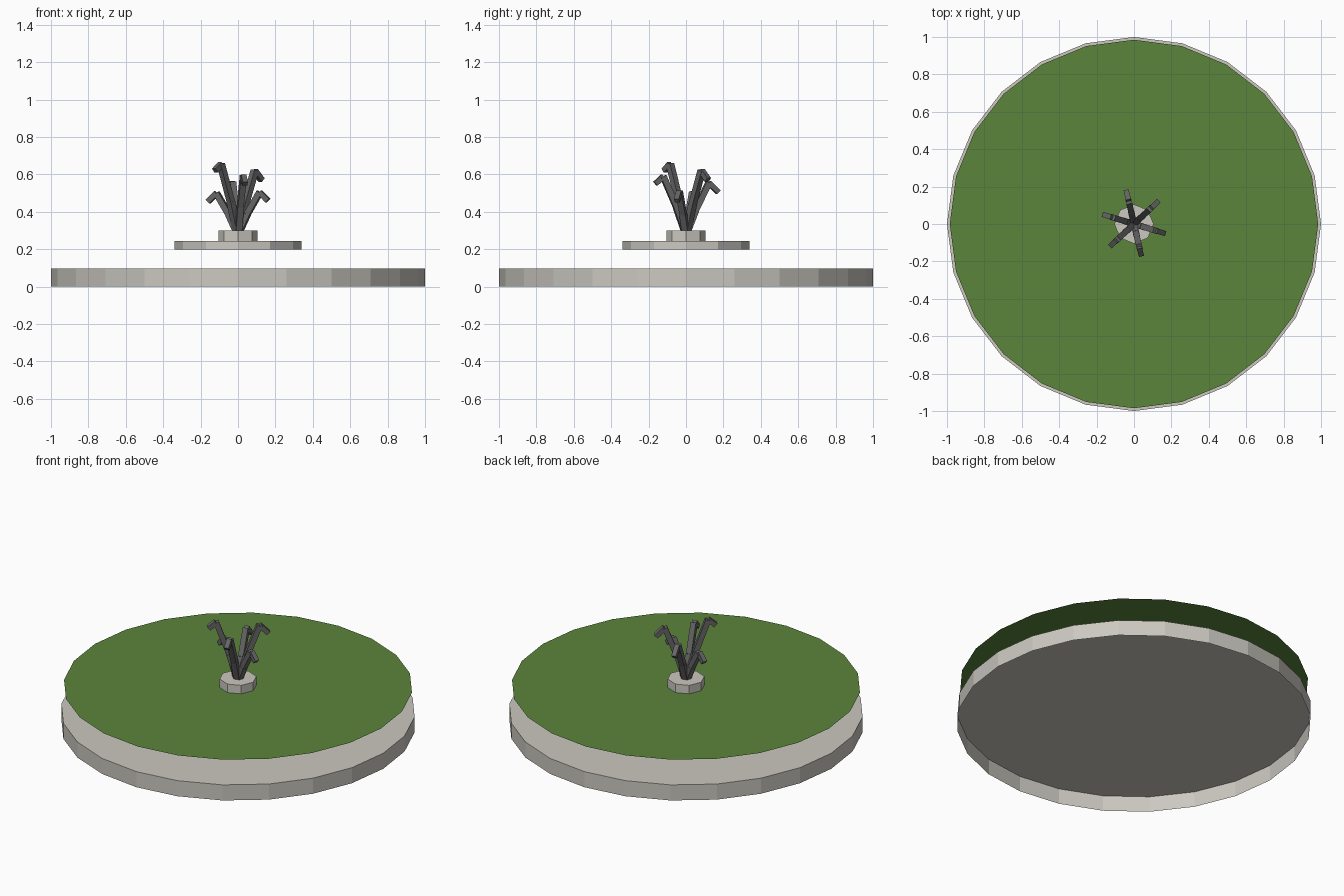
import bpy, bmesh, math
from mathutils import Vector

if "Cube" in bpy.data.objects:
    bpy.data.objects.remove(bpy.data.objects["Cube"])


def material(name, rgb):
    m = bpy.data.materials.new(name)
    m.diffuse_color = (*rgb, 1)
    m.use_nodes = True
    m.node_tree.nodes["Principled BSDF"].inputs["Base Color"].default_value = m.diffuse_color
    return m


STONE = material("pale_stone", (0.60, 0.58, 0.53))
GREEN = material("green", (0.105, 0.235, 0.045))
DARK = material("dark_grey", (0.13, 0.13, 0.13))


def finish(bm, name, mat):
    mesh = bpy.data.meshes.new(name)
    bm.to_mesh(mesh)
    bm.free()
    mesh.materials.append(mat)
    ob = bpy.data.objects.new(name, mesh)
    bpy.context.collection.objects.link(ob)
    return ob


def drum(name, r, sides, z0, z1, mat):
    """Side wall with a top cap, open underneath; flat disc if z0 == z1."""
    bm = bmesh.new()
    rings = [[bm.verts.new((r * math.cos(2 * math.pi * i / sides),
                            r * math.sin(2 * math.pi * i / sides), z))
              for i in range(sides)] for z in ([z1] if z0 == z1 else [z0, z1])]
    bm.faces.new(rings[-1])
    if z0 != z1:
        lo, hi = rings
        for i in range(sides):
            j = (i + 1) % sides
            bm.faces.new((lo[i], lo[j], hi[j], hi[i]))
    return finish(bm, name, mat)


def add_bar(bm, a, b, side, w0, w1):
    """Square bar from a to b, tapering from width w0 to w1."""
    up = (b - a).normalized()
    other = up.cross(side).normalized()
    ends = []
    for p, w in ((a, w0), (b, w1)):
        ends.append([bm.verts.new(p + side * (w / 2 * s) + other * (w / 2 * t))
                     for s, t in ((-1, -1), (1, -1), (1, 1), (-1, 1))])
    lo, hi = ends
    bm.faces.new(lo[::-1])
    bm.faces.new(hi)
    for i in range(4):
        j = (i + 1) % 4
        bm.faces.new((lo[i], lo[j], hi[j], hi[i]))


# Base, green surface and inner plinth
drum("base", 1.0, 24, 0, 0.097, STONE)
drum("green_surface", 0.985, 24, 0.247, 0.247, GREEN)
drum("lower_plinth", 0.34, 12, 0.2, 0.244, STONE)
drum("upper_plinth", 0.105, 8, 0.244, 0.3, STONE)

# Six drooping stems: apex radius and height, then tip radius and height
stems = [(0.122, 0.62, 0.172, 0.57), (0.125, 0.555, 0.178, 0.505),
         (0.12, 0.50, 0.167, 0.455), (0.125, 0.655, 0.168, 0.62),
         (0.125, 0.59, 0.168, 0.55), (0.122, 0.505, 0.167, 0.46)]
for k, (ra, za, rt, zt) in enumerate(stems):
    ang = math.radians(43 + 60 * k)
    out = Vector((math.cos(ang), math.sin(ang), 0))
    side = Vector((-out.y, out.x, 0))
    at = lambda r, z: out * r + Vector((0, 0, z))
    rise = za - 0.29
    path = [at(0.005, 0.29), at(ra * 0.42, 0.29 + rise * 0.45), at(ra, za), at(rt, zt)]
    bm = bmesh.new()
    add_bar(bm, path[0], path[1], side, 0.034, 0.034)
    add_bar(bm, path[1], path[2], side, 0.032, 0.032)
    add_bar(bm, path[2], path[3], side, 0.028, 0.028)
    finish(bm, f"stem_{k + 1}", DARK)
